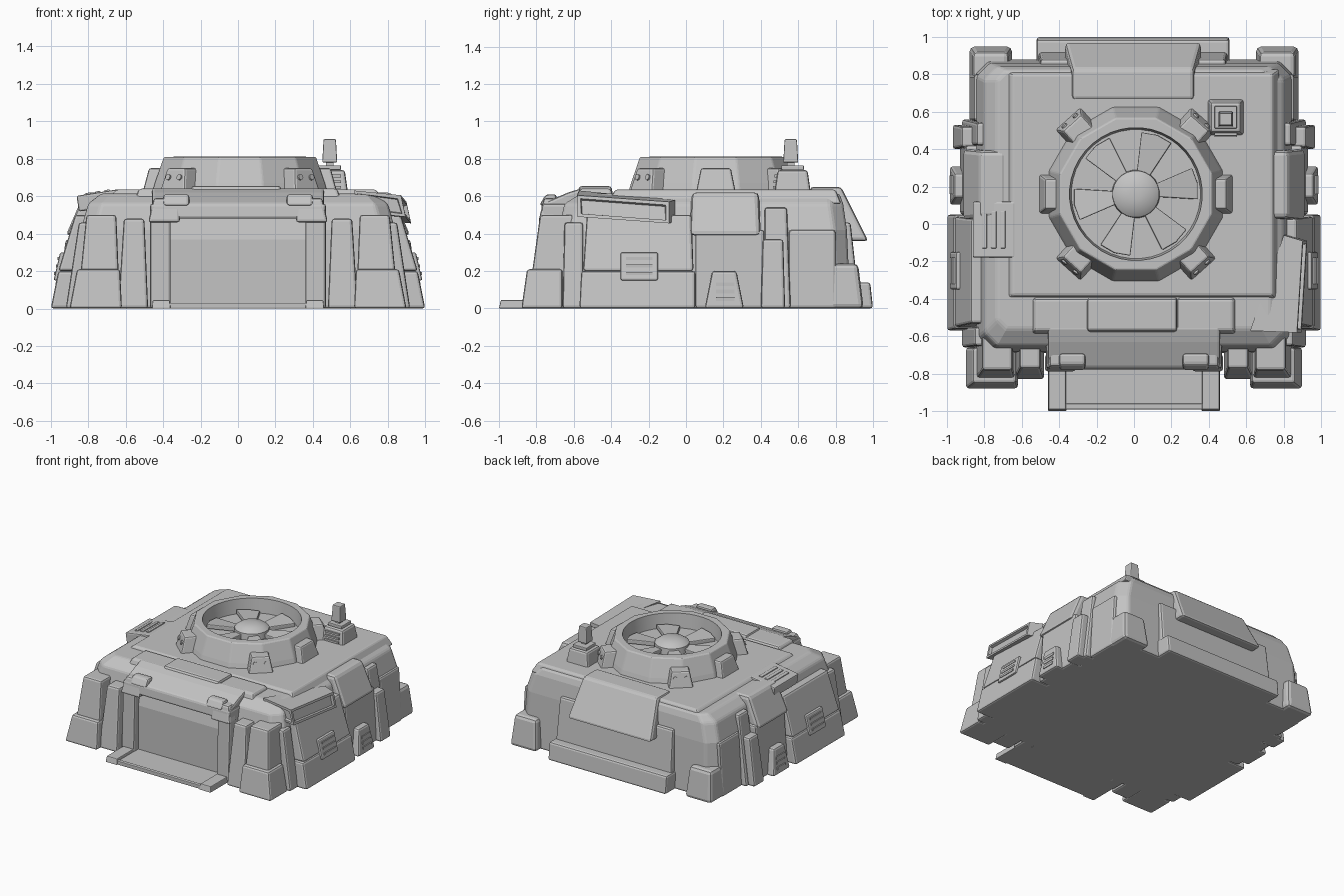
import bpy, bmesh
from math import cos, sin, pi, radians
from mathutils import Vector, Matrix

old = bpy.data.objects.get("Cube")
if old:
    bpy.data.objects.remove(old)

grey = bpy.data.materials.new("matte_grey")
grey.use_nodes = True
grey.diffuse_color = (0.55, 0.55, 0.55, 1)
grey.node_tree.nodes["Principled BSDF"].inputs["Base Color"].default_value = grey.diffuse_color


def finish(name, bm, bevel=0.0, smooth=False):
    bmesh.ops.recalc_face_normals(bm, faces=bm.faces)
    mesh = bpy.data.meshes.new(name)
    bm.to_mesh(mesh)
    bm.free()
    mesh.materials.append(grey)
    obj = bpy.data.objects.new(name, mesh)
    bpy.context.collection.objects.link(obj)
    if bevel:
        mod = obj.modifiers.new("soft_edges", "BEVEL")
        mod.width, mod.segments = bevel, 2
        mod.limit_method, mod.angle_limit = "ANGLE", radians(25)
    if smooth:
        bpy.ops.object.select_all(action="DESELECT")
        obj.select_set(True)
        bpy.context.view_layer.objects.active = obj
        bpy.ops.object.shade_smooth_by_angle(angle=radians(35))
    return obj


def loft(name, sections, bevel=0.015, closed=True, matrix=None, smooth=False):
    """Join equal point rings into one skin, with end caps when closed."""
    bm = bmesh.new()
    rings = [[bm.verts.new(p) for p in s] for s in sections]
    count = len(rings[0])
    for a, b in zip(rings, rings[1:]):
        for i in range(count):
            j = (i + 1) % count
            bm.faces.new((a[i], a[j], b[j], b[i]))
    if closed:
        bm.faces.new(rings[0])
        bm.faces.new(rings[-1])
    if matrix:
        bm.transform(matrix)
    return finish(name, bm, bevel, smooth)


def rect(x, y, z):
    return [(x[0], y[0], z), (x[1], y[0], z), (x[1], y[1], z), (x[0], y[1], z)]


def block(name, x, y, z, top_x=None, top_y=None, bevel=0.015, matrix=None):
    """Box from spans; the top may have its own spans."""
    low, high = rect(x, y, z[0]), rect(top_x or x, top_y or y, z[1])
    return loft(name, [low, high], bevel, matrix=matrix)


def pair(name, x, y, z, top_x=None, top_y=None, bevel=0.015):
    """Block on the left side and its mirror on the right."""
    for side, m in (("left", Matrix()), ("right", Matrix.Scale(-1, 4, (1, 0, 0)))):
        block(side + "_" + name, x, y, z, top_x, top_y, bevel, m)


def ring(radius, z, sides, centre):
    return [(centre[0] + radius * cos(2 * pi * (i + 0.5) / sides),
             centre[1] + radius * sin(2 * pi * (i + 0.5) / sides), z) for i in range(sides)]


def chamfered(x, front, back, z, cut):
    return [(x - cut, front, z), (x, front + cut, z), (x, back - cut, z), (x - cut, back, z),
            (cut - x, back, z), (-x, back - cut, z), (-x, front + cut, z), (cut - x, front, z)]


# main hull and raised roof
loft("hull", [chamfered(0.86, -0.69, 0.88, 0, 0.07), chamfered(0.84, -0.68, 0.86, 0.42, 0.07),
              chamfered(0.8, -0.65, 0.84, 0.56, 0.07), chamfered(0.73, -0.56, 0.82, 0.615, 0.05)])
block("roof", (-0.72, 0.78), (-0.42, 0.83), (0.56, 0.635), (-0.65, 0.74), (-0.38, 0.8), 0.012)

# front roof armour
pair("front_roof_plate", (0.23, 0.56), (-0.6, -0.38), (0.56, 0.64), (0.23, 0.53), (-0.57, -0.4))
block("front_centre_plate", (-0.25, 0.23), (-0.6, -0.38), (0.56, 0.655), top_y=(-0.57, -0.4))

# doorway, door and ramp
lintel_profile = [(-0.78, 0.48), (-0.77, 0.56), (-0.63, 0.62), (-0.55, 0.645), (-0.54, 0.48)]
loft("door_lintel", [[(x, y, z) for y, z in lintel_profile] for x in (-0.46, 0.46)])
pair("door_post", (0.36, 0.47), (-0.79, -0.6), (0, 0.56), top_y=(-0.77, -0.6))
pair("lintel_corner", (0.31, 0.48), (-0.79, -0.7), (0.46, 0.59), (0.31, 0.45), (-0.76, -0.68))
pair("lintel_clip", (0.26, 0.4), (-0.785, -0.7), (0.55, 0.61), top_y=(-0.75, -0.69))
block("door_panel", (-0.37, 0.37), (-0.73, -0.6), (0, 0.37), bevel=0)
block("door_header", (-0.37, 0.37), (-0.73, -0.6), (0.37, 0.5), top_y=(-0.7, -0.6), bevel=0)
block("ramp", (-0.37, 0.37), (-0.97, -0.7), (0, 0.025), bevel=0)
pair("ramp_rail", (0.36, 0.46), (-1, -0.7), (0, 0.045), (0.365, 0.455), (-0.99, -0.7), 0.005)
block("ramp_lip", (-0.4, 0.4), (-0.99, -0.96), (0, 0.03), bevel=0.005)

# front legs
pair("inner_leg", (0.48, 0.64), (-0.83, -0.62), (0, 0.48), (0.5, 0.61), (-0.77, -0.6))
pair("outer_leg", (0.63, 0.86), (-0.85, -0.62), (0, 0.5), (0.65, 0.81), (-0.78, -0.6))
pair("front_foot", (0.62, 0.9), (-0.88, -0.66), (0, 0.21), (0.63, 0.86), (-0.85, -0.66))
pair("front_corner", (0.8, 0.92), (-0.66, -0.55), (0, 0.46), (0.75, 0.85), (-0.65, -0.55))

# side armour
pair("front_skirt", (0.8, 1.0), (-0.57, 0.05), (0, 0.2), (0.8, 0.96), (-0.56, 0.05))
pair("front_side_plate", (0.75, 0.96), (-0.55, 0.04), (0.2, 0.5), (0.72, 0.87), (-0.53, 0.03))
pair("middle_side_plate", (0.8, 0.93), (0.05, 0.42), (0, 0.42), (0.8, 0.9))
pair("upper_side_block", (0.7, 0.92), (0.02, 0.4), (0.39, 0.62), (0.68, 0.82), (0.03, 0.39), 0.025)
pair("vent_post", (0.85, 0.985), (0.1, 0.31), (0, 0.2), (0.85, 0.96), (0.14, 0.27))
pair("side_pillar", (0.85, 0.97), (0.4, 0.53), (0, 0.37), (0.83, 0.92), (0.41, 0.52))
pair("rear_side_pillar", (0.78, 0.92), (0.42, 0.56), (0, 0.54), (0.74, 0.84), (0.42, 0.54))
pair("rear_side_plate", (0.78, 0.88), (0.55, 0.8), (0, 0.42), (0.75, 0.855))
pair("side_vent", (0.9, 0.985), (-0.35, -0.15), (0.15, 0.3), (0.88, 0.95), bevel=0.01)
for n in range(3):
    z = 0.18 + n * 0.04
    pair("side_vent_bar", (0.94, 0.983 - n * 0.01), (-0.32, -0.18), (z, z + 0.015), bevel=0)
    z -= 0.14
    pair("post_vent_bar", (0.94, 0.986 - n * 0.006), (0.16, 0.26), (z, z + 0.02), bevel=0)

# rear feet, bumper and hatch
pair("rear_foot", (0.65, 0.88), (0.64, 0.95), (0, 0.24), (0.67, 0.86), (0.67, 0.92), 0.025)
block("bumper", (-0.52, 0.51), (0.82, 1), (0, 0.14), top_y=(0.82, 0.985))
block("rear_wall", (-0.51, 0.5), (0.75, 0.92), (0.1, 0.46), (-0.5, 0.49), (0.75, 0.88))
block("rear_hatch", (-0.37, 0.36), (0.75, 0.975), (0.36, 0.65), (-0.33, 0.32), (0.66, 0.83), 0.02)

# roof fan housing: faceted outside, round inside
middle = (0.01, 0.16)
loft("fan_housing", [ring(r, z, 12, middle) for r, z in
     ((0.49, 0.6), (0.47, 0.67), (0.42, 0.81), (0.375, 0.81))], 0.008, closed=False)
loft("fan_well", [ring(r, z, 40, middle) for r, z in
     ((0.385, 0.812), (0.355, 0.812), (0.345, 0.7), (0.1, 0.7))], 0, closed=False, smooth=True)
loft("fan_hub", [ring(r, z, 24, middle) for r, z in
     ((0.13, 0.69), (0.125, 0.75), (0.09, 0.775), (0.03, 0.785))], 0, smooth=True)
blade = [(0.11, -0.035), (0.32, -0.085), (0.335, 0), (0.32, 0.085), (0.11, 0.035)]
for n in range(6):
    turn = Matrix.Translation((*middle, 0)) @ Matrix.Rotation(radians(10 + n * 60), 4, "Z")
    loft("fan_blade", [[(x, y, z + y * 0.1) for x, y in blade] for z in (0.7, 0.735)], 0.006, matrix=turn)

# lugs around the housing
for angle in (0, 48, 132, 180, 228, 312):
    on_side = angle % 180 == 0
    half, reach = (0.11, 0.525) if on_side else (0.095, 0.55)
    turn = Matrix.Translation((*middle, 0)) @ Matrix.Rotation(radians(angle), 4, "Z")
    block("housing_lug", (0.38, reach), (-half, half), (0.6, 0.75),
          (0.38, reach - 0.04), (0.03 - half, half - 0.03), 0.012, turn)
    if not on_side:
        for y in (-0.04, 0.04):
            bm = bmesh.new()
            place = turn @ Matrix.Translation((reach - 0.027, y, 0.7)) @ Matrix.Rotation(radians(75), 4, "Y")
            bmesh.ops.create_cone(bm, cap_ends=True, segments=12, radius1=0.016, radius2=0.016,
                                  depth=0.02, matrix=place)
            finish("lug_bolt", bm)

# beacon on the roof
block("beacon_base", (0.39, 0.59), (0.47, 0.67), (0.6, 0.74), (0.41, 0.57), (0.49, 0.65))
block("beacon_plinth", (0.43, 0.55), (0.51, 0.63), (0.74, 0.765), bevel=0.005)
block("beacon_neck", (0.47, 0.51), (0.54, 0.58), (0.75, 0.79), bevel=0)
block("beacon_head", (0.45, 0.53), (0.52, 0.6), (0.78, 0.905), (0.457, 0.523), (0.527, 0.593), 0.006)
for n in range(3):
    z = 0.64 + n * 0.03
    block("beacon_vent", (0.43, 0.55), (0.465 + n * 0.004, 0.5), (z, z + 0.015), bevel=0)

# roof vent on the right shoulder
tilt = Matrix.Translation((-0.745, -0.03, 0.595)) @ Matrix.Rotation(radians(-9), 4, "Y")
block("shoulder_vent", (-0.115, 0.115), (-0.15, 0.15), (-0.06, 0.025), bevel=0.01, matrix=tilt)
for n in (-1, 0, 1):
    x = n * 0.05
    block("shoulder_vent_bar", (x - 0.014, x + 0.014), (-0.1, 0.1), (0.02, 0.032), bevel=0.004, matrix=tilt)

# wrap-around lamp on the left front shoulder, with framed panes
rim = [Vector(p) for p in ((0.62, -0.57, 0.63), (0.87, -0.58, 0.605), (0.9, -0.09, 0.57), (0.8, -0.06, 0.58))]
drop = Vector((0.025, 0, -0.115))
bm = bmesh.new()
upper = [bm.verts.new(p) for p in rim]
lower = [bm.verts.new(p + drop) for p in rim]
bm.faces.new(upper)
bm.faces.new(lower)
sides = [bm.faces.new((upper[i], upper[i - 1], lower[i - 1], lower[i])) for i in range(4)]
bmesh.ops.recalc_face_normals(bm, faces=bm.faces)
bmesh.ops.inset_individual(bm, faces=sides[1:3], thickness=0.025)
bmesh.ops.inset_individual(bm, faces=sides[1:3], thickness=0.006, depth=-0.02)
finish("shoulder_lamp", bm)
